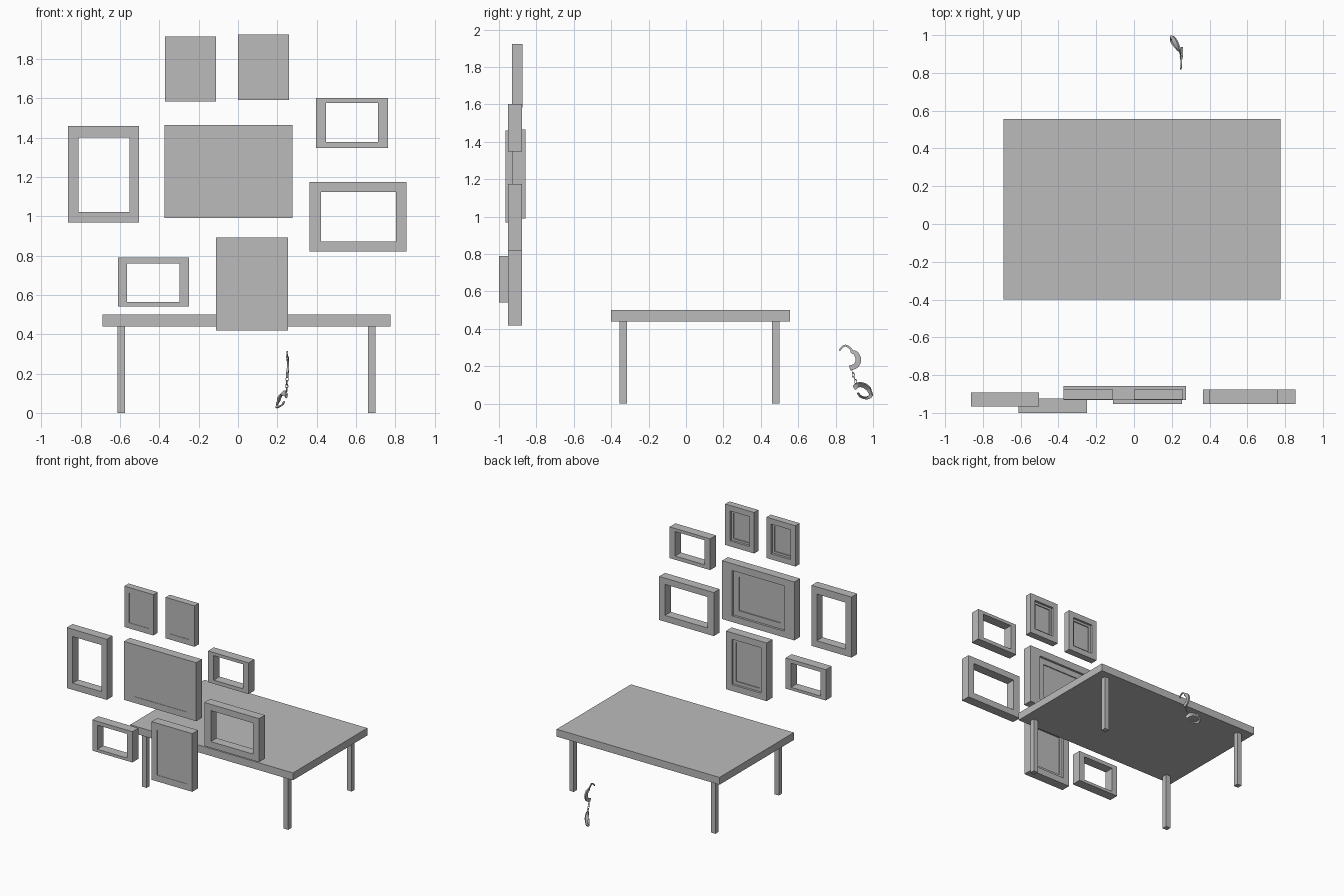
import bpy, bmesh
from mathutils import Vector

if "Cube" in bpy.data.objects:
    bpy.data.objects.remove(bpy.data.objects["Cube"])

grey = bpy.data.materials.new("plain_grey")
grey.diffuse_color = (0.5, 0.5, 0.5, 1)
grey.use_nodes = True
grey.node_tree.nodes["Principled BSDF"].inputs["Base Color"].default_value = grey.diffuse_color


def mesh_object(name, bm):
    bmesh.ops.recalc_face_normals(bm, faces=bm.faces)
    me = bpy.data.meshes.new(name)
    bm.to_mesh(me)
    bm.free()
    me.materials.append(grey)
    ob = bpy.data.objects.new(name, me)
    bpy.context.collection.objects.link(ob)
    return ob


def loft(name, rings, closed):
    """Join rectangles (x0, x1, z0, z1, y); closed makes a hollow frame."""
    bm = bmesh.new()
    loops = [[bm.verts.new(p) for p in ((a, y, c), (b, y, c), (b, y, d), (a, y, d))]
             for a, b, c, d, y in rings]
    n = len(loops)
    for i in range(n if closed else n - 1):
        p, q = loops[i], loops[(i + 1) % n]
        for k in range(4):
            m = (k + 1) % 4
            bm.faces.new((p[k], p[m], q[m], q[k]))
    if not closed:
        bm.faces.new(loops[0])
        bm.faces.new(loops[-1])
    return mesh_object(name, bm)


def box(name, x0, x1, y0, y1, z0, z1):
    return loft(name, [(x0, x1, z0, z1, y0), (x0, x1, z0, z1, y1)], False)


def open_frame(name, outer, hole, y0, y1):
    return loft(name, [(*outer, y0), (*outer, y1), (*hole, y1), (*hole, y0)], True)


def backed_frame(name, outer, panel, y0, y1):
    a, b, c, d = panel
    g = 0.1 * (b - a)
    mat = (a + g, b - g, c + g, d - g)
    return loft(name, [(*panel, y0 + .003), (*panel, y0), (*outer, y0), (*outer, y1),
                       (*panel, y1), (*panel, y1 - .018), (*mat, y1 - .018),
                       (*mat, y1 - .026)], False)


# Table
box("table_top", -.69, .775, -.4, .555, .44, .5)
for x, side in ((-.594, "left"), (.68, "right")):
    for y, end in ((-.335, "front"), (.48, "back")):
        box(f"{end}_{side}_leg", x - .02, x + .02, y - .02, y + .02, 0, .44)

# Hollow picture frames
open_frame("left_frame", (-.864, -.504, .968, 1.46), (-.811, -.552, 1.022, 1.401), -.966, -.892)
open_frame("upper_right_frame", (.397, .762, 1.348, 1.602), (.448, .712, 1.378, 1.577), -.952, -.877)
open_frame("lower_right_frame", (.364, .856, .82, 1.174), (.422, .803, .871, 1.123), -.952, -.877)
open_frame("lower_left_frame", (-.611, -.25, .54, .79), (-.565, -.298, .563, .759), -1, -.923)

# Picture frames with a panel
backed_frame("centre_frame", (-.374, .276, .99, 1.465), (-.284, .184, 1.041, 1.409), -.931, -.857)
backed_frame("bottom_frame", (-.111, .255, .418, .891), (-.06, .202, .469, .838), -.952, -.877)
backed_frame("top_left_frame", (-.372, -.111, 1.583, 1.915), (-.329, -.154, 1.628, 1.87), -.93, -.875)
backed_frame("top_right_frame", (0, .26, 1.59, 1.923), (.043, .217, 1.635, 1.878), -.93, -.875)


def strip(name, points, widths, side, thick):
    """Smooth flat strip along a path; side is its thin direction."""
    pts = [Vector(p) for p in points]
    side = Vector(side).normalized()
    path, wid = [], []
    for i in range(len(pts) - 1):
        p0, p1 = pts[max(i - 1, 0)], pts[i]
        p2, p3 = pts[i + 1], pts[min(i + 2, len(pts) - 1)]
        for s in range(5):
            t = s / 5
            path.append(.5 * (2 * p1 + (p2 - p0) * t + (2 * p0 - 5 * p1 + 4 * p2 - p3) * t * t
                              + (3 * p1 - p0 - 3 * p2 + p3) * t ** 3))
            wid.append(widths[i] * (1 - t) + widths[i + 1] * t)
    path.append(pts[-1])
    wid.append(widths[-1])
    bm = bmesh.new()
    loops = []
    for i, p in enumerate(path):
        tan = path[min(i + 1, len(path) - 1)] - path[max(i - 1, 0)]
        n = tan.cross(side).normalized() * wid[i] / 2
        s = side * thick / 2
        loops.append([bm.verts.new(p + v) for v in (n + s, s - n, -n - s, n - s)])
    for p, q in zip(loops, loops[1:]):
        for k in range(4):
            m = (k + 1) % 4
            bm.faces.new((p[k], p[m], q[m], q[k]))
    bm.faces.new(loops[0])
    bm.faces.new(loops[-1])
    return mesh_object(name, bm)


# Open upper cuff: thin jaw and broad body
strip("upper_cuff_jaw", [(.248, .82, .283), (.25, .835, .302), (.25, .855, .31), (.25, .878, .295),
                         (.252, .895, .272)], [.008, .01, .01, .012, .012], (1, 0, 0), .007)
strip("upper_cuff_body", [(.252, .88, .28), (.254, .908, .268), (.254, .922, .235),
                          (.252, .908, .203), (.25, .875, .19)],
      [.012, .026, .03, .028, .026], (1, 0, 0), .011)

# Lower cuff, tilted
tilt = (.8, -.35, -.45)
strip("lower_cuff_body", [(.247, .9, .085), (.238, .922, .1), (.225, .95, .098), (.212, .975, .08),
                          (.205, .985, .058)], [.024, .028, .028, .026, .014], tilt, .011)
strip("lower_cuff_jaw", [(.208, .985, .065), (.197, .988, .042), (.2, .965, .031),
                         (.222, .935, .038), (.235, .918, .058)],
      [.018, .018, .016, .012, .009], tilt, .008)

# Chain links between the cuffs
start, end = Vector((.25, .886, .18)), Vector((.247, .91, .11))
for i in range(4):
    centre = start.lerp(end, (i + .5) / 4)
    bpy.ops.mesh.primitive_torus_add(major_radius=.009, minor_radius=.0022,
                                     major_segments=16, minor_segments=6)
    link = bpy.context.object
    link.name = f"chain_link_{i + 1}"
    link.data.materials.append(grey)
    link.location = centre
    link.rotation_euler = (.33, 1.57, 0) if i % 2 else (1.9, 0, 0)
    link.scale = (.7, 1.3, 1) if i % 2 == 0 else (1.3, .7, 1)
    bpy.ops.object.shade_smooth()
